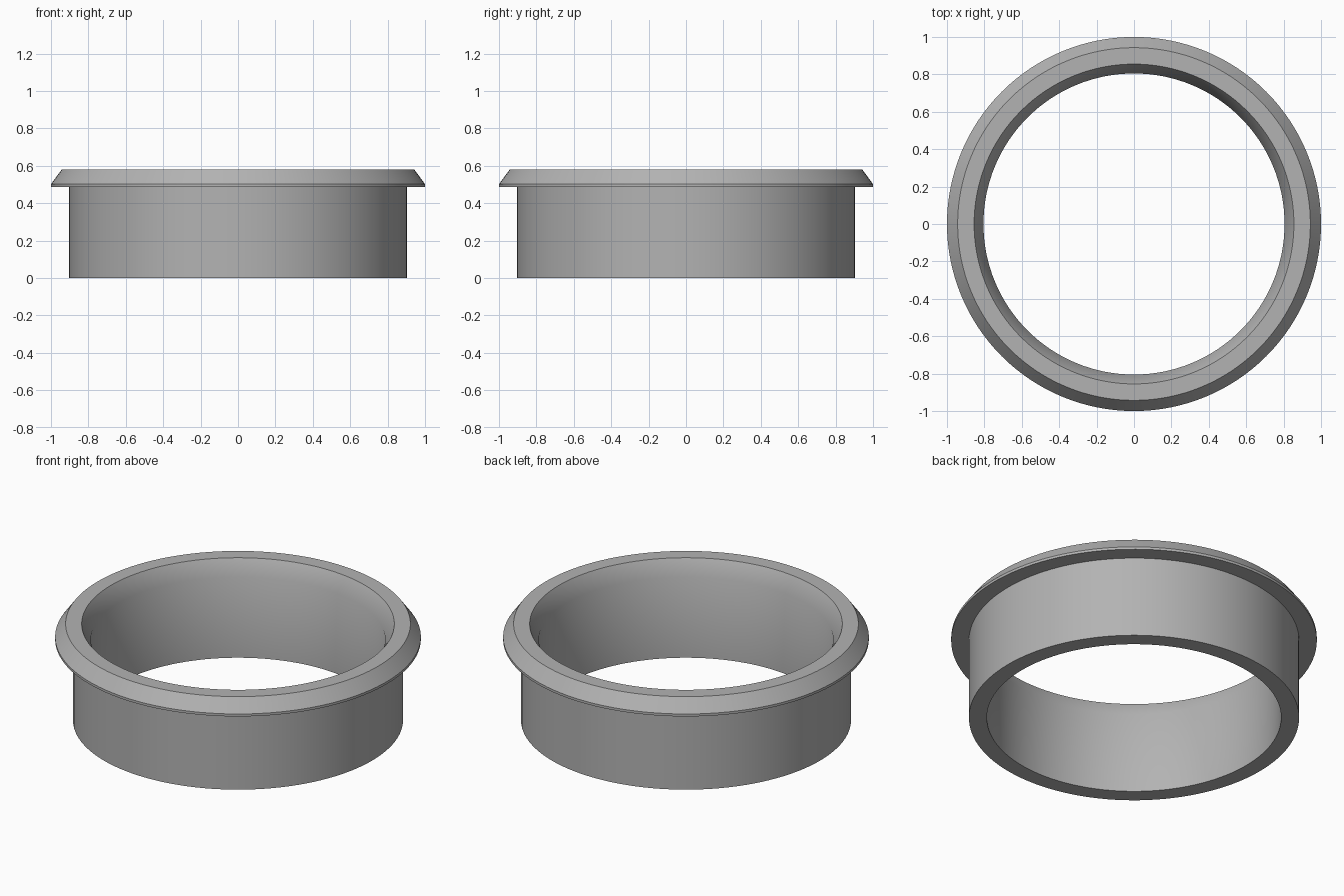
import bpy
import bmesh
import math

cube = bpy.data.objects.get("Cube")
if cube:
    bpy.data.objects.remove(cube, do_unlink=True)

SEGMENTS = 128

# One plain grey finish
grey = bpy.data.materials.new("satin grey")
grey.use_nodes = True
colour = (0.45, 0.45, 0.45, 1)
grey.diffuse_color = colour
grey.node_tree.nodes["Principled BSDF"].inputs["Base Color"].default_value = colour


def lathe(name, profile):
    """Spin a closed (radius, height) profile about z."""
    bm = bmesh.new()
    verts = [bm.verts.new((r, 0, z)) for r, z in profile]
    edges = [bm.edges.new((v, verts[i - 1])) for i, v in enumerate(verts)]
    bmesh.ops.spin(bm, geom=verts + edges, cent=(0, 0, 0), axis=(0, 0, 1),
                   angle=math.tau, steps=SEGMENTS, use_merge=True)
    bmesh.ops.remove_doubles(bm, verts=bm.verts, dist=0.0001)
    bmesh.ops.recalc_face_normals(bm, faces=bm.faces)
    mesh = bpy.data.meshes.new(name)
    bm.to_mesh(mesh)
    bm.free()
    mesh.materials.append(grey)
    obj = bpy.data.objects.new(name, mesh)
    bpy.context.collection.objects.link(obj)
    bpy.ops.object.select_all(action="DESELECT")
    obj.select_set(True)
    bpy.context.view_layer.objects.active = obj
    bpy.ops.object.shade_smooth_by_angle(angle=math.radians(30))
    return obj


# Sleeve wall, overhanging flange with bevelled rim, and flared mouth
lathe("flanged_sleeve", [
    (0.805, 0), (0.903, 0),
    (0.903, 0.487), (1, 0.487), (1, 0.502),
    (0.943, 0.58), (0.855, 0.58), (0.805, 0.487),
])
